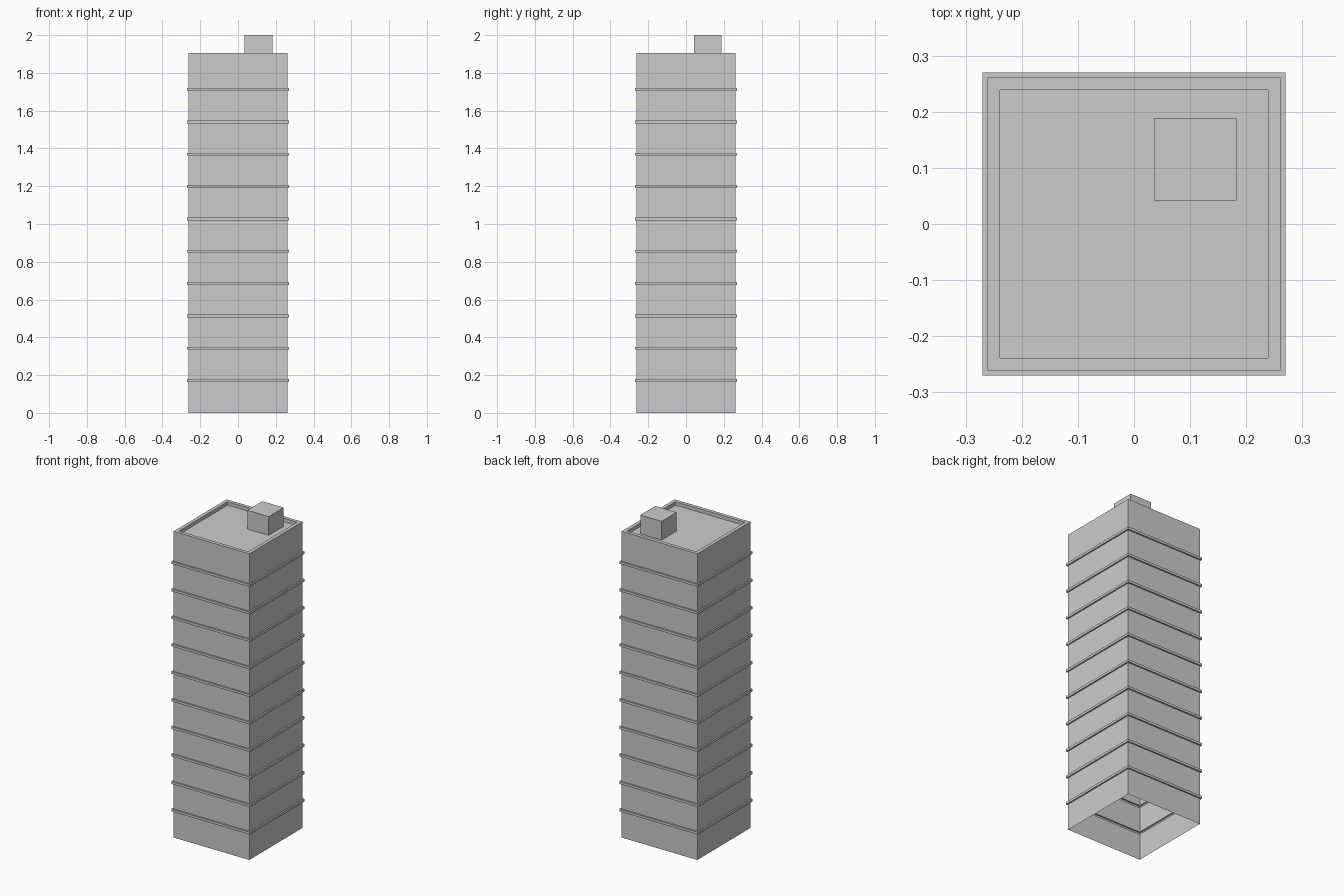
import bpy, bmesh

if "Cube" in bpy.data.objects:
    bpy.data.objects.remove(bpy.data.objects["Cube"])

STOREY = 0.1712      # floor-to-floor height
FLOORS = 11
WALL, BAND, INNER = 0.261, 0.27, 0.239   # half widths
BAND_H = 0.0075      # half height of a ledge
ROOF_Z, TOP_Z = STOREY * FLOORS, 1.905


def square_loft(name, profile, centre=(0, 0)):
    """Skin stacked square rings (half width, z); open below, capped on top."""
    bm = bmesh.new()
    rings = []
    for r, z in profile:
        rings.append([bm.verts.new((centre[0] + sx * r, centre[1] + sy * r, z))
                      for sx, sy in ((-1, -1), (1, -1), (1, 1), (-1, 1))])
    for a, b in zip(rings, rings[1:]):
        for i in range(4):
            j = (i + 1) % 4
            bm.faces.new((a[i], a[j], b[j], b[i]))
    bm.faces.new(rings[-1])
    mesh = bpy.data.meshes.new(name)
    bm.to_mesh(mesh)
    bm.free()
    obj = bpy.data.objects.new(name, mesh)
    bpy.context.collection.objects.link(obj)
    return obj


# Tower shell: walls with a projecting ledge at every floor line
profile = [(WALL, 0)]
for k in range(1, FLOORS):
    z = k * STOREY
    profile += [(WALL, z - BAND_H), (BAND, z - BAND_H),
                (BAND, z + BAND_H), (WALL, z + BAND_H)]
# Parapet and sunken roof
profile += [(WALL, TOP_Z), (INNER, TOP_Z), (INNER, ROOF_Z)]
square_loft("tower_shell", profile)

# Rooftop stair housing
square_loft("roof_housing", [(0.0735, ROOF_Z), (0.0735, 2.0)], (0.109, 0.115))
